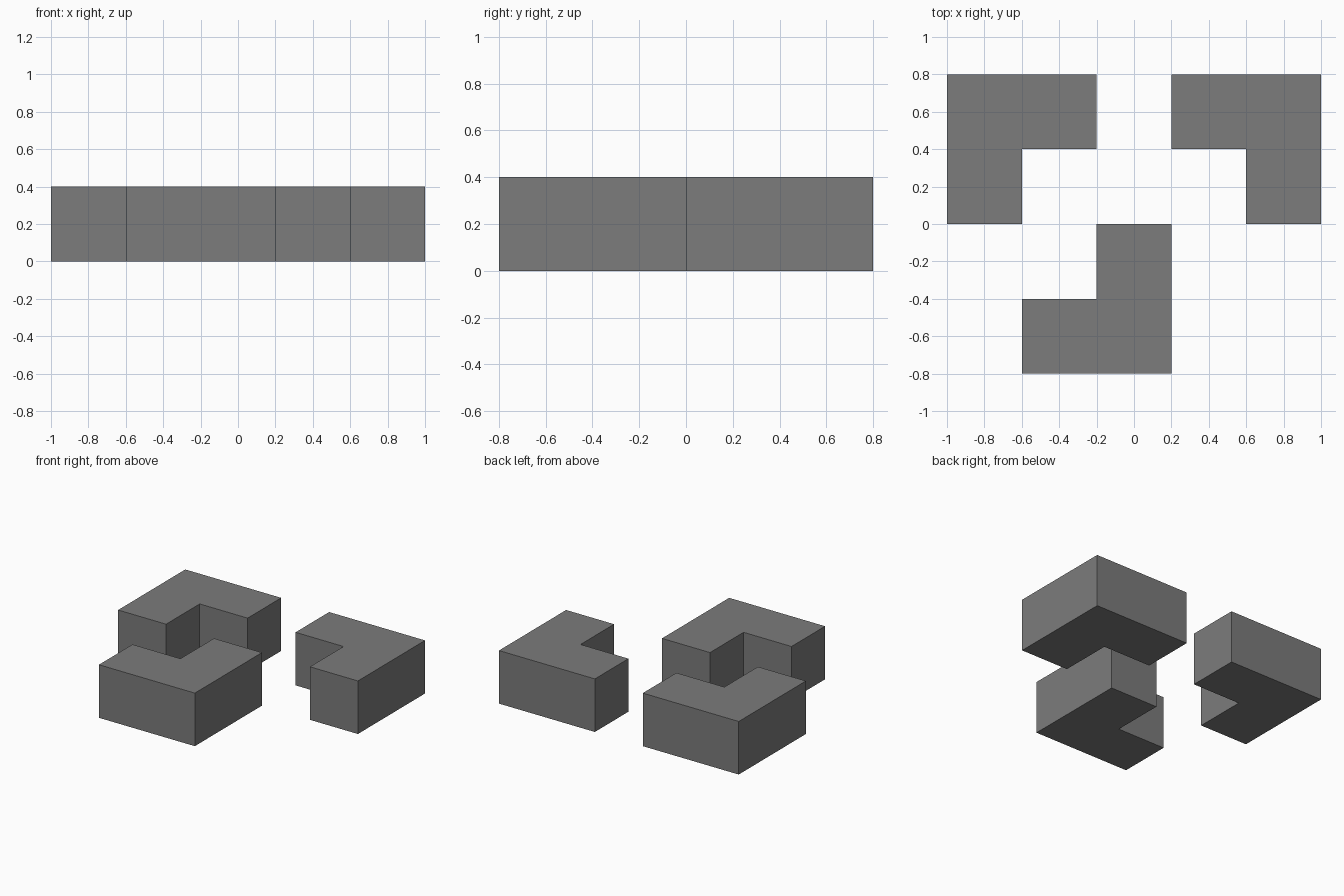
import bpy
import bmesh

cube = bpy.data.objects.get("Cube")
if cube:
    bpy.data.objects.remove(cube, do_unlink=True)

UNIT = 0.4  # side of one grid cell

# Single grey material
grey = bpy.data.materials.new("mid grey")
grey.use_nodes = True
colour = (0.2, 0.2, 0.2, 1)
grey.diffuse_color = colour
grey.node_tree.nodes["Principled BSDF"].inputs["Base Color"].default_value = colour

# L-shaped outline in cells, measured from the outer corner
OUTLINE = [(0, 0), (2, 0), (2, 1), (1, 1), (1, 2), (0, 2)]


def l_block(name, corner, direction):
    """Extrude the L outline from its outer corner, arms along direction."""
    bm = bmesh.new()
    verts = [bm.verts.new((corner[0] + direction[0] * u * UNIT,
                           corner[1] + direction[1] * v * UNIT, 0))
             for u, v in OUTLINE]
    base = bm.faces.new(verts)
    top = bmesh.ops.extrude_face_region(bm, geom=[base], use_keep_orig=True)
    raised = [g for g in top["geom"] if isinstance(g, bmesh.types.BMVert)]
    bmesh.ops.translate(bm, verts=raised, vec=(0, 0, UNIT))
    bmesh.ops.recalc_face_normals(bm, faces=bm.faces)
    mesh = bpy.data.meshes.new(name)
    bm.to_mesh(mesh)
    bm.free()
    mesh.materials.append(grey)
    obj = bpy.data.objects.new(name, mesh)
    bpy.context.collection.objects.link(obj)
    return obj


# Mirrored back pair and the single front piece
l_block("back_right_block", (-1, 0.8), (1, -1))
l_block("back_left_block", (1, 0.8), (-1, -1))
l_block("front_block", (0.2, -0.8), (-1, 1))
